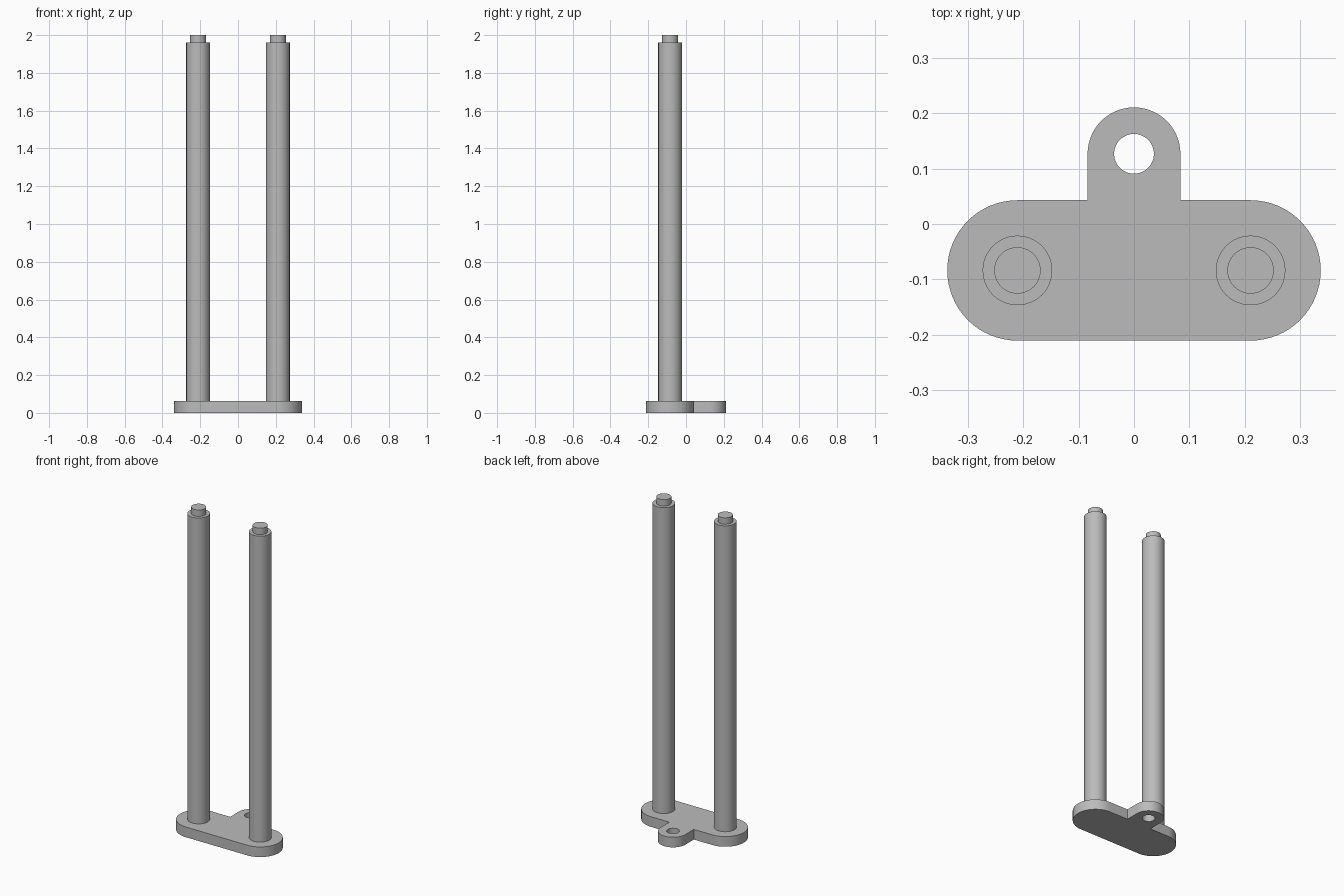
import bpy, bmesh
from math import pi, sin, cos

cube = bpy.data.objects.get("Cube")
if cube:
    bpy.data.objects.remove(cube, do_unlink=True)

PLATE_TOP, ROD_X, ROD_Y = 0.063, 0.211, -0.084
END_R, TAB_R, TAB_Y, HOLE_R = 0.127, 0.084, 0.127, 0.036

grey = bpy.data.materials.new("plain grey")
grey.use_nodes = True
colour = (0.5, 0.5, 0.5, 1)
grey.diffuse_color = colour
grey.node_tree.nodes["Principled BSDF"].inputs["Base Color"].default_value = colour


def finish(bm, name):
    bmesh.ops.recalc_face_normals(bm, faces=bm.faces)
    mesh = bpy.data.meshes.new(name)
    bm.to_mesh(mesh)
    bm.free()
    mesh.materials.append(grey)
    obj = bpy.data.objects.new(name, mesh)
    bpy.context.collection.objects.link(obj)
    bpy.ops.object.select_all(action="DESELECT")
    obj.select_set(True)
    bpy.context.view_layer.objects.active = obj
    bpy.ops.object.shade_smooth_by_angle(angle=pi / 6)
    return obj


def arc(x, y, r, start, sweep, n):
    angles = [start + sweep * i / n for i in range(n + 1)]
    return [(x + r * cos(a), y + r * sin(a)) for a in angles]


def add_loop(bm, points):
    verts = [bm.verts.new((x, y, 0)) for x, y in points]
    return [bm.edges.new((v, verts[i - 1])) for i, v in enumerate(verts)]


# Base plate: rounded bar with a rounded, drilled tab at the back
shoulder = ROD_Y + END_R
outline = (arc(ROD_X, ROD_Y, END_R, -pi / 2, pi, 32)
           + [(TAB_R, shoulder)]
           + arc(0, TAB_Y, TAB_R, 0, pi, 32)
           + [(-TAB_R, shoulder)]
           + arc(-ROD_X, ROD_Y, END_R, pi / 2, pi, 32))
hole = arc(0, TAB_Y, HOLE_R, 0, 2 * pi, 48)[:-1]
bm = bmesh.new()
edges = add_loop(bm, outline) + add_loop(bm, hole)
bmesh.ops.triangle_fill(bm, edges=edges, use_beauty=True)
bmesh.ops.dissolve_limit(bm, angle_limit=0.01, verts=[], edges=bm.edges[:])
extruded = bmesh.ops.extrude_face_region(bm, geom=bm.faces[:], use_keep_orig=True)
top = [g for g in extruded["geom"] if isinstance(g, bmesh.types.BMVert)]
bmesh.ops.translate(bm, verts=top, vec=(0, 0, PLATE_TOP))
finish(bm, "base_plate")


# Rods: one stepped profile spun about its axis, narrow pin on top
def rod(name, x):
    profile = [(0, PLATE_TOP), (0.063, PLATE_TOP), (0.063, 1.96),
               (0.042, 1.96), (0.042, 2), (0, 2)]
    bm = bmesh.new()
    verts = [bm.verts.new((r, 0, z)) for r, z in profile]
    edges = [bm.edges.new(pair) for pair in zip(verts, verts[1:])]
    bmesh.ops.spin(bm, geom=verts + edges, cent=(0, 0, 0), axis=(0, 0, 1),
                   angle=2 * pi, steps=48)
    bmesh.ops.remove_doubles(bm, verts=bm.verts, dist=0.0001)
    bmesh.ops.translate(bm, verts=bm.verts, vec=(x, ROD_Y, 0))
    finish(bm, name)


rod("left_rod", ROD_X)
rod("right_rod", -ROD_X)
